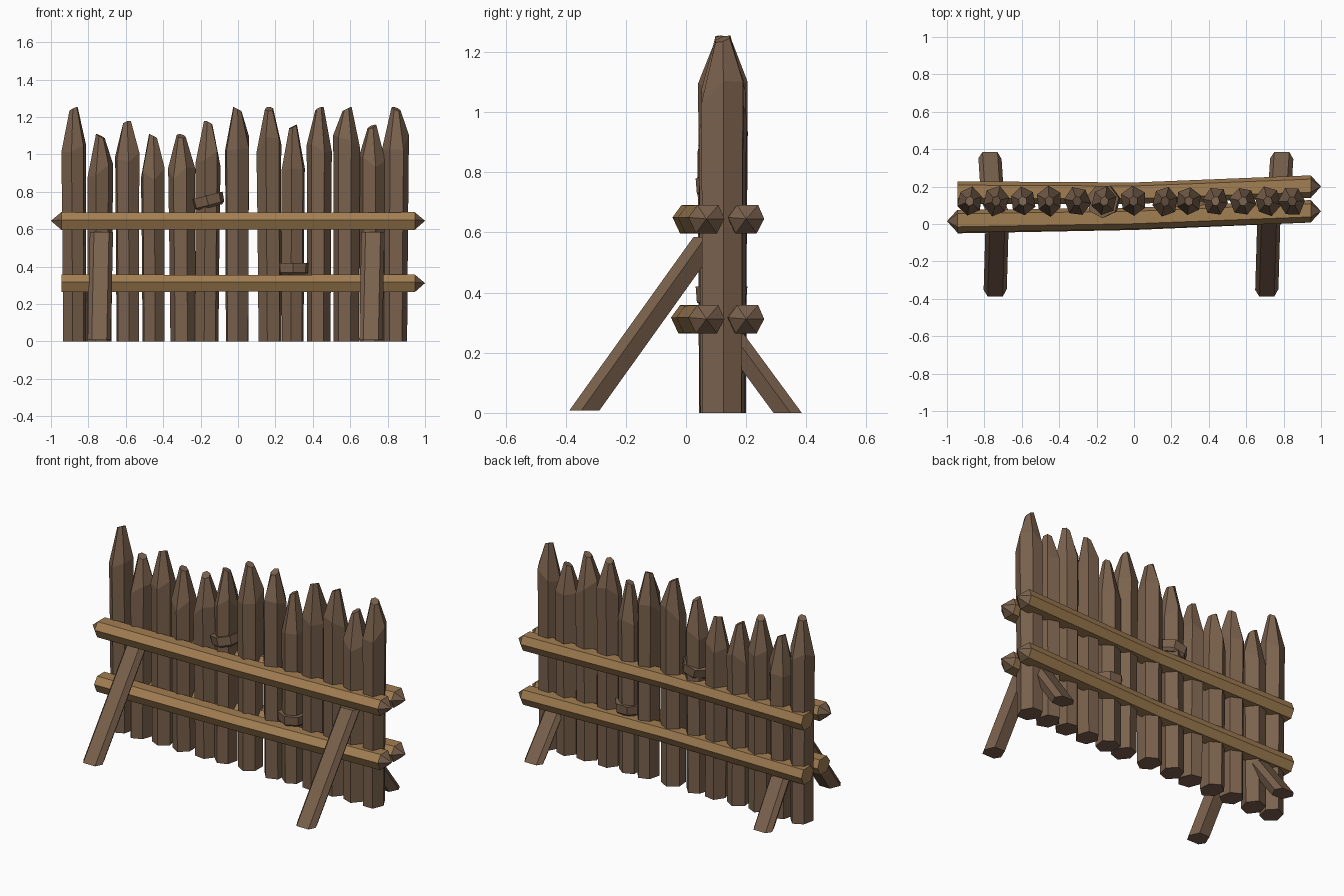
import bpy, bmesh, math, random
from mathutils import Vector, Matrix

random.seed(7)
cube = bpy.data.objects.get("Cube")
if cube:
    bpy.data.objects.remove(cube)


def material(name, color):
    m = bpy.data.materials.new(name)
    m.use_nodes = True
    m.diffuse_color = (*color, 1)
    m.node_tree.nodes["Principled BSDF"].inputs["Base Color"].default_value = (*color, 1)
    return m


BARK = material("dark brown wood", (0.195, 0.12, 0.074))
TAN = material("light tan wood", (0.36, 0.21, 0.085))


def finish(bm, name, mats):
    bmesh.ops.recalc_face_normals(bm, faces=bm.faces[:])
    mesh = bpy.data.meshes.new(name)
    bm.to_mesh(mesh)
    bm.free()
    for m in mats:
        mesh.materials.append(m)
    ob = bpy.data.objects.new(name, mesh)
    bpy.context.collection.objects.link(ob)
    return ob


def skin(bm, rings, close=True):
    """Bridge rings of points into a closed log; a single point makes a tip."""
    loops = [[bm.verts.new(p) for p in r] for r in rings]
    for a, b in zip(loops, loops[1:]):
        n = max(len(a), len(b))
        for i in range(n):
            j = (i + 1) % n
            if len(a) == 1:
                bm.faces.new((a[0], b[j], b[i]))
            elif len(b) == 1:
                bm.faces.new((a[i], a[j], b[0]))
            else:
                bm.faces.new((a[i], a[j], b[j], b[i]))
    for end in (loops[0], loops[-1]):
        if len(end) > 2:
            bm.faces.new(end)


def stake(name, x, height):
    # Six-sided post with a slanted, hand-cut point
    bm = bmesh.new()
    turn = random.uniform(0, math.pi / 3)
    wobble = [random.uniform(0.93, 1.07) for _ in range(6)]
    cuts = [random.uniform(-0.05, 0.05) for _ in range(6)]
    lean = random.uniform(-0.008, 0.008)
    slant = random.uniform(0, math.tau)

    def ring(z, r, dz=0):
        pts = []
        for i in range(6):
            a = turn + i * math.tau / 6
            k = r * wobble[i]
            pts.append((x + lean * (1 - z) + k * math.cos(a),
                        0.122 + 1.12 * k * math.sin(a), z + dz * cuts[i]))
        return pts

    top = [(p[0], p[1], height - 0.012 + 0.012 * math.cos(i * math.tau / 6 + slant))
           for i, p in enumerate(ring(height, 0.024))]
    skin(bm, [ring(0, 0.066), ring(height * 0.5, 0.068),
              ring(height - 0.2, 0.071, 1), top])
    return finish(bm, name, [BARK])


# Palisade stakes
spots = [(-0.877, 1.255), (-0.737, 1.11), (-0.595, 1.18), (-0.453, 1.11),
         (-0.303, 1.11), (-0.16, 1.18), (-0.003, 1.255), (0.168, 1.255),
         (0.293, 1.16), (0.435, 1.255), (0.583, 1.255), (0.715, 1.16),
         (0.845, 1.255)]
for n, (x, h) in enumerate(spots, 1):
    stake(f"stake_{n}", x, h)


def rail(name, z, ys, left_tip):
    # Squashed hexagonal beam, pointed on the right and sometimes on the left
    bm = bmesh.new()

    def ring(x, y, s=1):
        shape = [(-0.06, 0.005), (-0.03, 0.046), (0.04, 0.046),
                 (0.06, 0.0), (0.035, -0.048), (-0.035, -0.048)]
        return [(x, y + s * a, z + s * b) for a, b in shape]

    rings = [ring(-0.945, ys[0]), ring(0, ys[1], 0.95), ring(0.945, ys[2])]
    if left_tip:
        rings.insert(0, [(-1, ys[0], z)])
    rings.append([(1, ys[2], z)])
    skin(bm, rings)
    bm.faces.ensure_lookup_table()
    for f in bm.faces:
        # Cut ends show the darker wood
        f.material_index = int(abs(f.calc_center_median().x) > 0.944 and len(f.verts) == 3)
    return finish(bm, name, [TAN, BARK])


rail("front_upper_rail", 0.645, (0.015, 0.03, 0.068), True)
rail("front_lower_rail", 0.312, (0.01, 0.025, 0.068), False)
rail("back_upper_rail", 0.645, (0.168, 0.165, 0.2), False)
rail("back_lower_rail", 0.312, (0.168, 0.165, 0.2), False)


def brace(name, foot, head, thick):
    # Leaning six-sided prop whose foot is cut level with the ground
    bm = bmesh.new()
    foot, head = Vector(foot), Vector(head)
    run = head - foot
    shape = [(-0.062, 0.15), (-0.04, 0.5), (0.04, 0.5),
             (0.062, 0.1), (0.035, -0.5), (-0.035, -0.5)]
    low = [foot + Vector((a, b * thick, 0)) for a, b in shape]
    skin(bm, [low, [p + run for p in low]])
    return finish(bm, name, [BARK])


brace("front_right_brace", (-0.742, -0.338, 0.008), (-0.73, 0.075, 0.585), -0.1)
brace("front_left_brace", (0.71, -0.338, 0.008), (0.722, 0.075, 0.585), -0.1)
brace("back_right_brace", (-0.77, 0.338, 0), (-0.755, 0.11, 0.31), 0.094)
brace("back_left_brace", (0.79, 0.338, 0), (0.775, 0.11, 0.31), 0.094)


def collar(name, x, z, roll, height):
    # Faceted band wrapped around one stake
    bm = bmesh.new()
    rings = []
    for r, h in ((0.07, -0.5), (0.086, -0.3), (0.09, 0.5), (0.07, 0.5)):
        rings.append([(r * math.cos(a), r * math.sin(a), h * height)
                      for a in (i * math.tau / 7 + 0.2 for i in range(7))])
    rings.append(rings[0])
    skin(bm, rings[:4])
    bm.transform(Matrix.Translation((x, 0.122, z)) @ Matrix.Rotation(roll, 4, "Y"))
    return finish(bm, name, [BARK])


collar("upper_collar", -0.16, 0.748, -0.25, 0.065)
collar("lower_collar", 0.295, 0.388, 0.0, 0.065)
